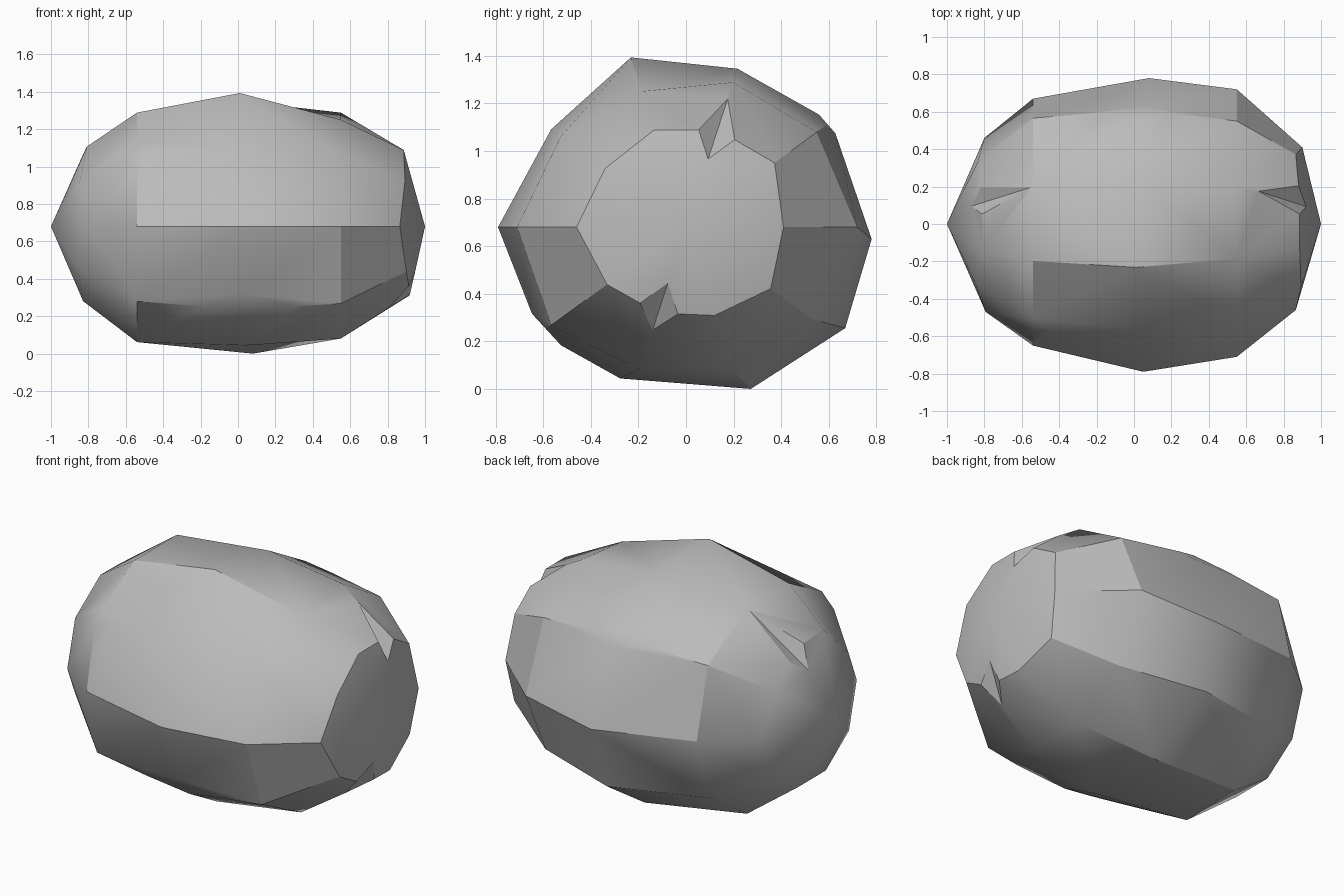
import bpy
import bmesh
from math import sin, cos, radians
from mathutils import Vector

if "Cube" in bpy.data.objects:
    bpy.data.objects.remove(bpy.data.objects["Cube"], do_unlink=True)

SIDES = 10
CENTRE_Z = 0.68

# Stone colour
stone = bpy.data.materials.new("stone_grey")
stone.use_nodes = True
grey = (0.5, 0.5, 0.5, 1.0)
stone.diffuse_color = grey
stone.node_tree.nodes["Principled BSDF"].inputs["Base Color"].default_value = grey

# Uneven radii of each ring, counted from the back (+y) up and over to the front
right_end = [.41, .46, .43, .43, .42, .46, .41, .38, .39, .44]
right_mid = [.72, .68, .64, .60, .65, .71, .70, .63, .63, .66]
middle = [.78, .755, .70, .75, .70, .79, .76, .70, .72, .79]
left_mid = [.67, .70, .64, .64, .70, .65, .68, .65, .64, .66]
left_end = [.46, .41, .44, .45, .39, .47, .38, .42, .42, .43]

bm = bmesh.new()


def make_ring(x, radii, bulge=0.0):
    """Ring round the long axis; bulge pushes the narrow corners outward."""
    ring = []
    for i, r in enumerate(radii):
        a = radians(360 / SIDES * i)
        shift = bulge * (0.46 - r)
        ring.append(bm.verts.new((x + shift, r * cos(a), CENTRE_Z + r * sin(a))))
    return ring


def cap(ring, pole):
    """Fan of triangles closing one end."""
    for i in range(SIDES):
        bm.faces.new((ring[i], ring[(i + 1) % SIDES], pole))


def plane_chip(point, normal):
    """Slice off a corner and fill the cut."""
    geom = bm.verts[:] + bm.edges[:] + bm.faces[:]
    cut = bmesh.ops.bisect_plane(bm, geom=geom, plane_co=point,
                                 plane_no=normal, clear_outer=True)
    edges = [e for e in cut["geom_cut"] if isinstance(e, bmesh.types.BMEdge)]
    bmesh.ops.edgeloop_fill(bm, edges=edges)


def corner_chip(corner, inner, reach, width, pole=None):
    """Replace a corner by a small facet, creased from inner to pole if given."""
    points, ends = [], {}
    for edge in list(corner.link_edges):
        other = edge.other_vert(corner)
        _, point = bmesh.utils.edge_split(edge, corner,
                                          reach if other is inner else width)
        points.append(point)
        ends[other] = point
    for face in list(corner.link_faces):
        a, b = [v for v in face.verts if v in points]
        bmesh.utils.face_split(face, a, b)
    bmesh.ops.dissolve_verts(bm, verts=[corner])
    if pole:
        facet = next(f for f in bm.faces if set(points) <= set(f.verts))
        bmesh.utils.face_split(facet, ends[inner], ends[pole])


# Barrel of rings, with a point at either end
rings = [make_ring(-0.80, left_end, -0.7), make_ring(-0.54, left_mid),
         make_ring(0.05, middle), make_ring(0.55, right_mid),
         make_ring(0.865, right_end, 0.7)]
left_pole = bm.verts.new((-1, 0, CENTRE_Z))
right_pole = bm.verts.new((1, 0, CENTRE_Z))
for low, high in zip(rings, rings[1:]):
    for i in range(SIDES):
        j = (i + 1) % SIDES
        bm.faces.new((low[i], low[j], high[j], high[i]))
cap(rings[0], left_pole)
cap(rings[-1], right_pole)

# Pull a few corners of the middle ring off their even spacing
for index, move in ((0, (0.03, 0, -.05)), (3, (-.04, 0, 0)), (7, (0, -.06, .03)),
                    (8, (.03, .05, .005)), (9, (0, .03, .04))):
    rings[2][index].co += Vector(move)
bmesh.ops.recalc_face_normals(bm, faces=bm.faces[:])

# Flat chips on the lower front and upper back of the middle ring
plane_chip((0, -0.66, 0.33), (0, -0.74, -0.68))
plane_chip((0, 0.57, 1.14), (0, 0.75, 0.66))

# Notches and small chips on the end corners and the upper front
corner_chip(rings[4][2], rings[3][2], 0.65, 0.3, right_pole)
corner_chip(rings[0][2], rings[1][2], 0.95, 0.3, left_pole)
corner_chip(rings[4][7], rings[3][7], 0.3, 0.35, right_pole)
corner_chip(rings[1][4], rings[0][4], 0.27, 0.17)

bmesh.ops.recalc_face_normals(bm, faces=bm.faces[:])

# Stand the boulder on the ground
bottom = min(v.co.z for v in bm.verts)
bmesh.ops.translate(bm, verts=bm.verts[:], vec=(0, 0, -bottom))

mesh = bpy.data.meshes.new("boulder")
bm.to_mesh(mesh)
bm.free()
mesh.materials.append(stone)
boulder = bpy.data.objects.new("boulder", mesh)
bpy.context.collection.objects.link(boulder)

# Soften shallow edges, keep the strong facets crisp
bpy.ops.object.select_all(action='DESELECT')
boulder.select_set(True)
bpy.context.view_layer.objects.active = boulder
bpy.ops.object.shade_smooth_by_angle(angle=radians(30))
